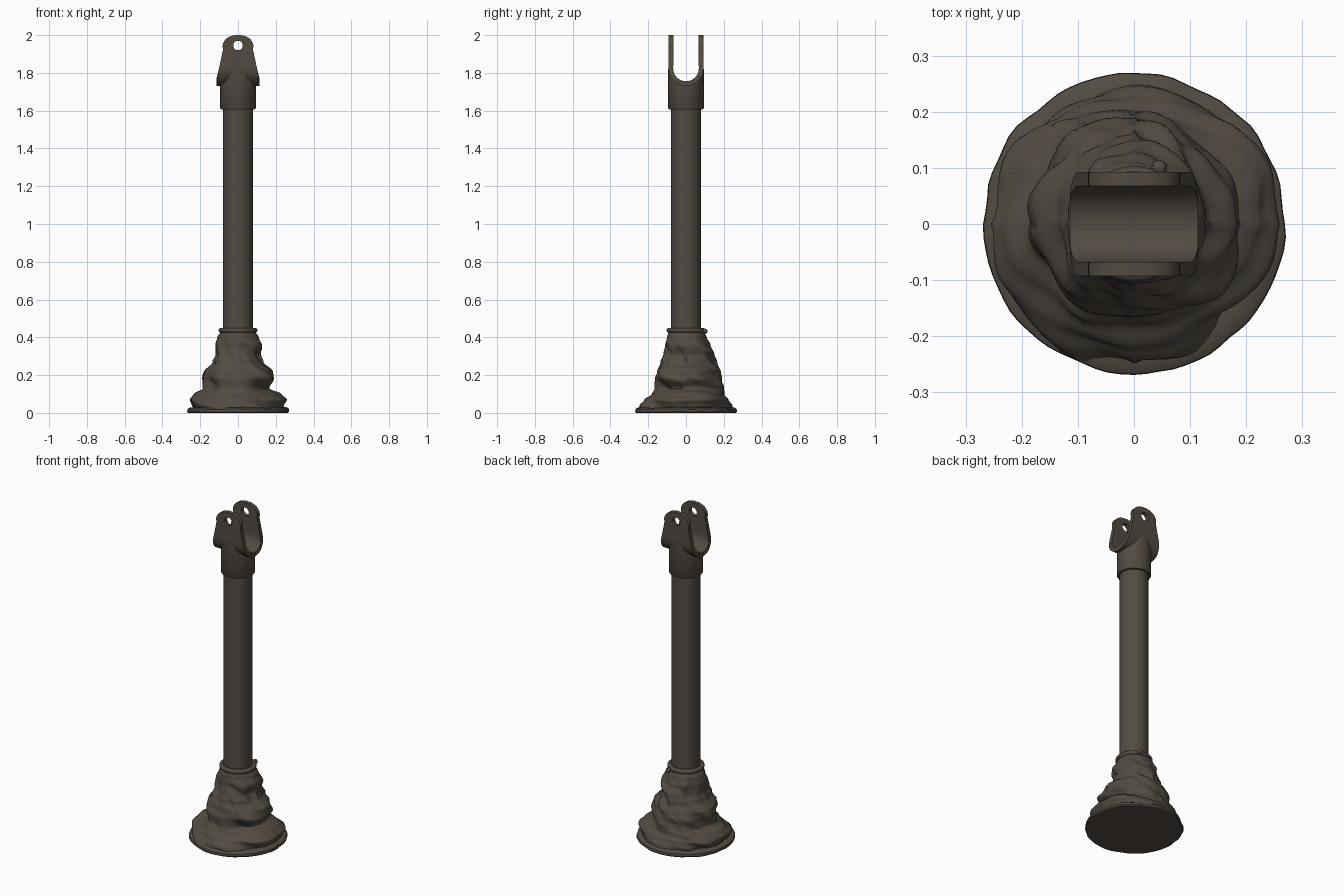
import bpy, bmesh
from math import pi, sin, cos, sqrt
from mathutils import Vector, noise

cube = bpy.data.objects.get("Cube")
if cube:
    bpy.data.objects.remove(cube)

metal = bpy.data.materials.new("dark brown")
metal.use_nodes = True
colour = (0.085, 0.07, 0.055, 1)
metal.diffuse_color = colour
metal.node_tree.nodes["Principled BSDF"].inputs["Base Color"].default_value = colour


def finish(obj, angle=40):
    bpy.ops.object.select_all(action='DESELECT')
    obj.select_set(True)
    bpy.context.view_layer.objects.active = obj
    for mod in list(obj.modifiers):
        bpy.ops.object.modifier_apply(modifier=mod.name)
    bpy.ops.object.shade_smooth_by_angle(angle=angle * pi / 180)


def rings(name, rows, caps=True, closed=True):
    """Skin a list of point rows into a surface."""
    bm = bmesh.new()
    rows = [[bm.verts.new(p) for p in row] for row in rows]
    for a, b in zip(rows, rows[1:]):
        n = len(a)
        for i in range(n if closed else n - 1):
            j = (i + 1) % n
            bm.faces.new((a[i], a[j], b[j], b[i]))
    if caps:
        bm.faces.new(rows[0][::-1])
        bm.faces.new(rows[-1])
    bmesh.ops.recalc_face_normals(bm, faces=bm.faces)
    mesh = bpy.data.meshes.new(name)
    bm.to_mesh(mesh)
    bm.free()
    mesh.materials.append(metal)
    obj = bpy.data.objects.new(name, mesh)
    bpy.context.collection.objects.link(obj)
    return obj


def lathe(name, profile, sides=48):
    return rings(name, [[(r * cos(2 * pi * i / sides), r * sin(2 * pi * i / sides), z)
                         for i in range(sides)] for r, z in profile])


def cut(obj, radius, z, axis):
    """Bore a horizontal round hole through an object."""
    turn = (0, pi / 2, 0) if axis == 'X' else (pi / 2, 0, 0)
    bpy.ops.mesh.primitive_cylinder_add(vertices=48, radius=radius, depth=1,
                                        location=(0, 0, z), rotation=turn)
    cutter = bpy.context.object
    cutter.hide_render = True
    mod = obj.modifiers.new("bore", 'BOOLEAN')
    mod.object = cutter
    mod.solver = 'EXACT'
    finish(obj)
    bpy.data.objects.remove(cutter)


# Straight round shaft
finish(lathe("shaft", [(0.08, 0.3), (0.08, 1.66)]))

# Collar under the fork, hollowed to seat the strap
collar = lathe("collar", [(0.078, 1.605), (0.09, 1.607), (0.094, 1.613), (0.094, 1.82)])
cut(collar, 0.079, 1.823, 'X')

# U-shaped fork strap, tapered towards rounded ears
MID, BEND = 0.08, 1.823


def half_width(z):
    if z > 1.93:
        return 0.078 * max(0.0, 1 - ((z - 1.93) / 0.07) ** 2.6) ** 0.5 + 0.004
    return 0.114 - 0.036 * max(0, z - 1.76) / 0.17


heights = [BEND + (2 - BEND) * sin(pi / 2 * i / 20) for i in range(20, 0, -1)]
path = [(-MID, z) for z in heights]
path += [(-MID * cos(pi * i / 20), BEND - MID * sin(pi * i / 20)) for i in range(21)]
path += [(MID, z) for z in reversed(heights)]
fork = rings("fork", [[(k * half_width(z), y, z) for k in (-1, -0.5, 0, 0.5, 1)]
                      for y, z in path], caps=False, closed=False)
thick = fork.modifiers.new("thickness", 'SOLIDIFY')
thick.thickness = 0.025
thick.offset = 0
cut(fork, 0.025, 1.945, 'Y')

# Crumpled cloth boot: height, then radius to left, back, right, front
BOOT = [
    (0.02, .23, .25, .23, .25),
    (0.04, .24, .245, .245, .245),
    (0.07, .26, .225, .255, .22),
    (0.10, .23, .20, .235, .18),
    (0.13, .165, .195, .185, .165),
    (0.18, .19, .19, .18, .165),
    (0.22, .185, .18, .175, .15),
    (0.27, .135, .165, .135, .135),
    (0.31, .122, .15, .118, .12),
    (0.36, .125, .13, .12, .11),
    (0.40, .11, .11, .11, .10),
    (0.43, .093, .094, .093, .093),
    (0.45, .085, .085, .085, .085),
]


def boot_radius(z, a):
    for lo, hi in zip(BOOT, BOOT[1:]):
        if z <= hi[0] + 1e-6:
            break
    t = (z - lo[0]) / (hi[0] - lo[0])
    t = t * t * (3 - 2 * t)
    left, back, right, front = [p + (q - p) * t for p, q in zip(lo[1:], hi[1:])]
    side = left if cos(a) > 0 else right
    deep = back if sin(a) > 0 else front
    base = side * cos(a) ** 2 + deep * sin(a) ** 2
    # slanting folds, strongest half way up
    twist = a + z * 5
    fold = noise.noise(Vector((2 * cos(twist), 2 * sin(twist), z * 13)))
    crease = abs(noise.noise(Vector((1.5 * cos(twist), 1.5 * sin(twist), z * 8 + 5))))
    strength = min(1, max(0, (0.43 - z) / 0.1)) * abs(sin(2 * a)) ** 0.5
    return base + strength * (0.025 * fold - 0.03 * crease + 0.004)


SIDES, ROWS = 96, 60
boot_rows = []
for k in range(ROWS + 1):
    z = 0.02 + 0.43 * k / ROWS
    angles = [2 * pi * i / SIDES for i in range(SIDES)]
    boot_rows.append([(boot_radius(z, a) * cos(a), boot_radius(z, a) * sin(a), z) for a in angles])
finish(rings("cloth_boot", boot_rows), 70)

# Gathered cuff and its small tie knot
bpy.ops.mesh.primitive_torus_add(major_radius=0.09, minor_radius=0.013, major_segments=48,
                                 minor_segments=10, location=(0, 0, 0.437))
cuff = bpy.context.object
cuff.name = "boot_cuff"
bpy.ops.mesh.primitive_uv_sphere_add(segments=12, ring_count=8, radius=0.014,
                                     location=(0.045, 0.1, 0.432))
knot = bpy.context.object
knot.name = "tie_knot"
for part in (cuff, knot):
    part.data.materials.append(metal)
    finish(part)

# Ragged hem spread on the ground
hem_rows = []
for scale, z in ((0.98, 0.0), (1.0, 0.006), (0.995, 0.02), (0.95, 0.028), (0.85, 0.03)):
    row = []
    for i in range(72):
        a = 2 * pi * i / 72
        wave = noise.noise(Vector((4 * cos(a), 4 * sin(a), 0)))
        r = scale * (0.269 + 0.008 * wave)
        row.append((r * cos(a), r * sin(a), z * (1 + 0.25 * wave)))
    hem_rows.append(row)
finish(rings("boot_hem", hem_rows))
